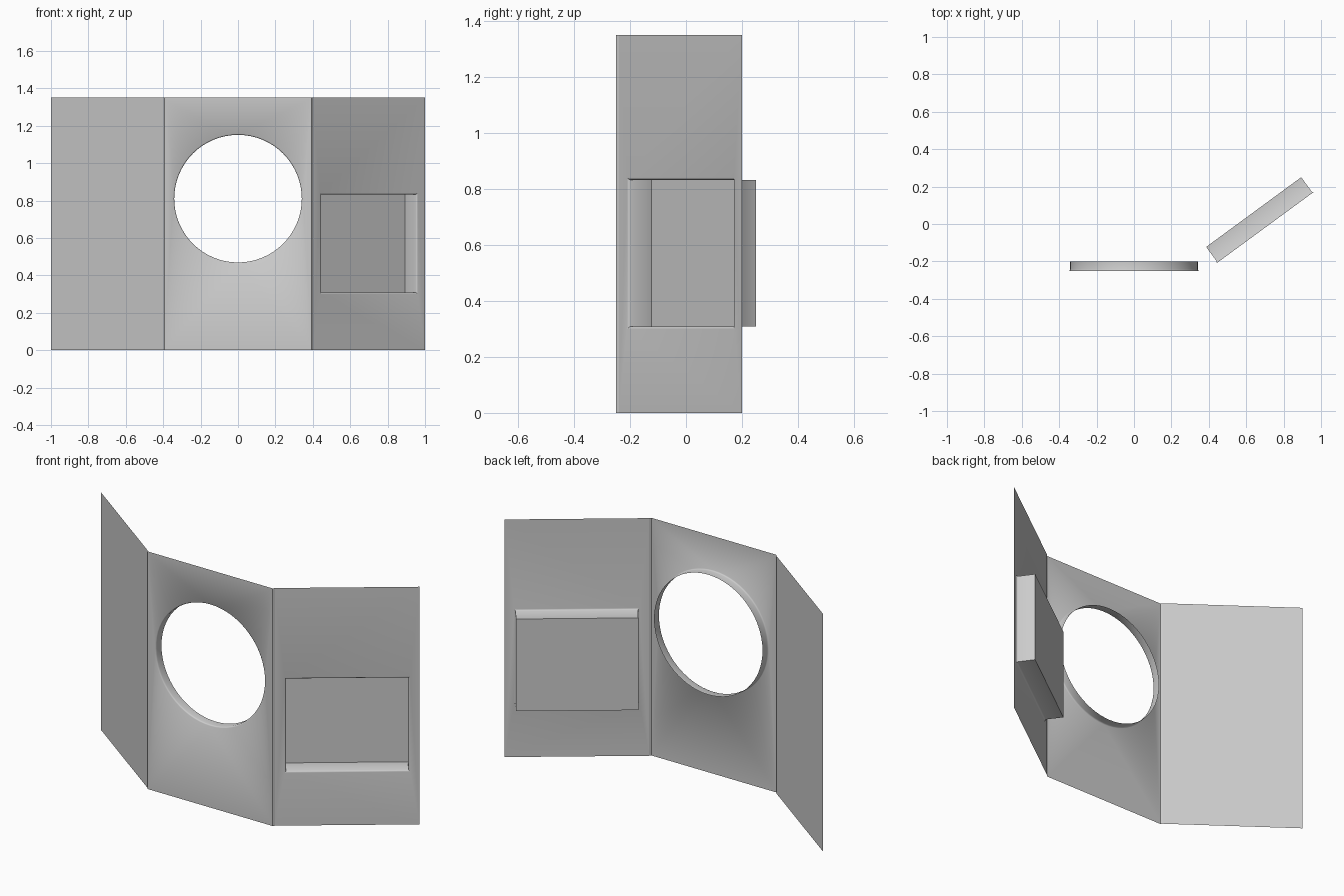
import bpy, bmesh
from math import sin, cos, pi
from mathutils import Vector

if "Cube" in bpy.data.objects:
    bpy.data.objects.remove(bpy.data.objects["Cube"])

H = 1.35


def circle(r, z, n=64):
    return [(0.393 + r * cos(2 * pi * i / n), z + r * sin(2 * pi * i / n)) for i in range(n)]


def rect(inset):
    u0, u1, z0, z1 = 0.05 + inset, 0.696 - inset, 0.30 + inset, 0.84 - inset
    return [(u0, z0), (u1, z0), (u1, z1), (u0, z1)]


def panel(name, a, b, rings=(), cap=False):
    """Upright sheet from a to b; rings = (outline, depth) list lining an opening."""
    a, b = Vector((*a, 0)), Vector((*b, 0))
    along = (b - a).normalized()
    back = Vector((-along.y, along.x, 0))
    width = (b - a).length
    bm = bmesh.new()

    def loop(pts, depth=0):
        return [bm.verts.new(a + along * u + back * depth + Vector((0, 0, z))) for u, z in pts]

    def edges(vs):
        return [bm.edges.new((vs[i - 1], vs[i])) for i in range(len(vs))]

    outer = loop([(0, 0), (width, 0), (width, H), (0, H)])
    if not rings:
        bm.faces.new(outer)
    else:
        loops = [loop(*r) for r in rings]
        # sheet with the opening left out
        bmesh.ops.triangle_fill(bm, edges=edges(outer) + edges(loops[0]),
                                use_beauty=True, normal=-back)
        # lining of the opening
        for p, q in zip(loops, loops[1:]):
            for i in range(len(p)):
                bm.faces.new((p[i - 1], p[i], q[i], q[i - 1]))
        if cap:
            bm.faces.new(loops[-1])
    bmesh.ops.recalc_face_normals(bm, faces=bm.faces)
    bm.normal_update()
    if outer[0].link_faces[0].normal.dot(back) > 0:
        bmesh.ops.reverse_faces(bm, faces=bm.faces)
    me = bpy.data.meshes.new(name)
    bm.to_mesh(me)
    bm.free()
    ob = bpy.data.objects.new(name, me)
    bpy.context.collection.objects.link(ob)
    bpy.context.view_layer.objects.active = ob
    ob.select_set(True)
    bpy.ops.object.shade_smooth_by_angle(angle=0.7)
    ob.select_set(False)
    return ob


# middle panel with a rimmed round opening
panel("middle_panel", (-0.393, -0.25), (0.393, -0.25),
      [(circle(0.347, 0.81), 0), (circle(0.343, 0.81), 0.003),
       (circle(0.341, 0.81), 0.008), (circle(0.341, 0.81), 0.05)])

# narrow fold strips
panel("left_fold", (-0.4, -0.24), (-0.393, -0.25))
panel("right_fold", (0.393, -0.25), (0.4, -0.24))

# plain left wing
panel("left_wing", (-1, 0.2), (-0.4, -0.24))

# right wing with a recessed box
panel("right_wing", (0.4, -0.24), (1, 0.2),
      [(rect(0), 0), (rect(0.005), 0.003), (rect(0.008), 0.008), (rect(0.008), 0.103)], cap=True)
